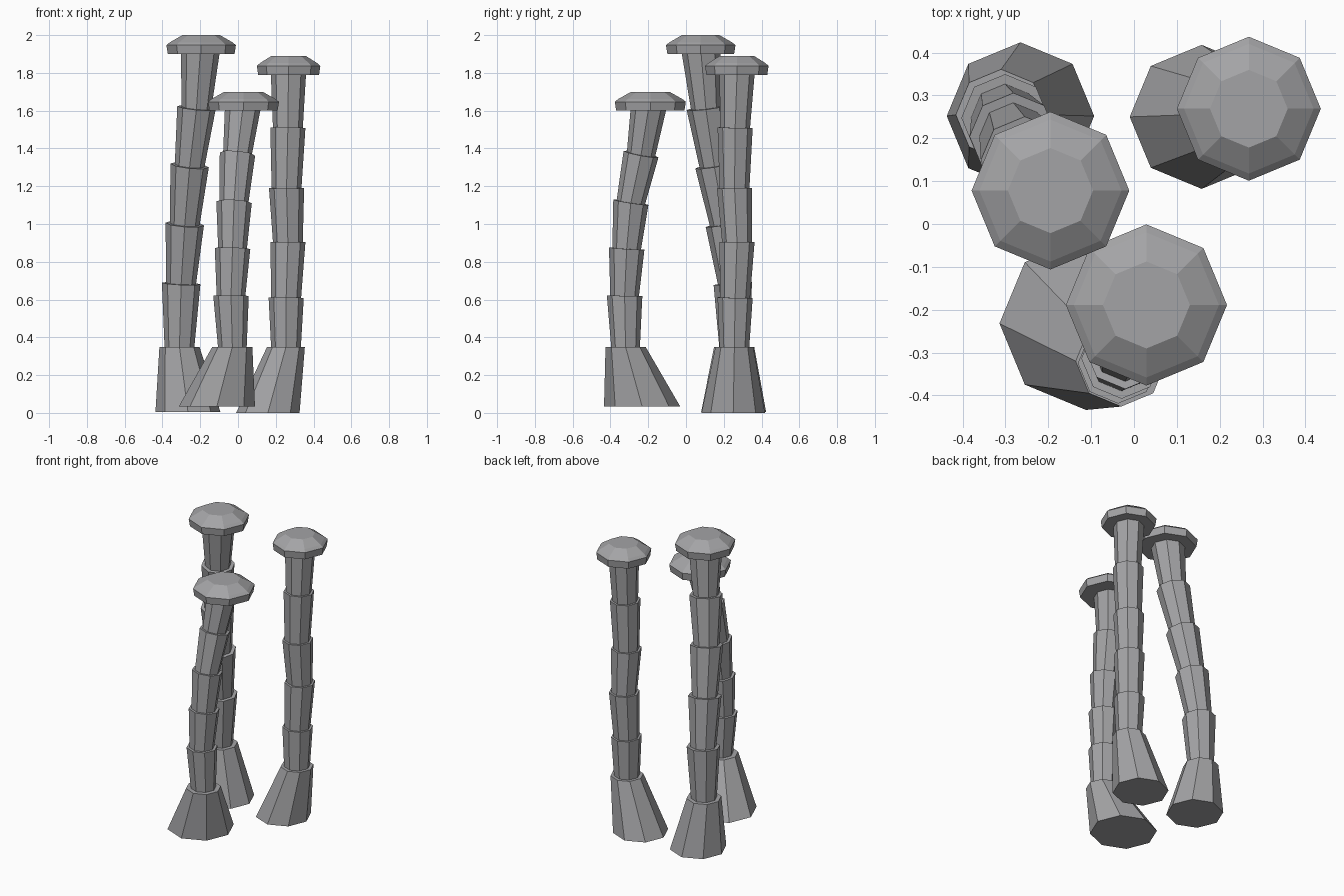
import bpy, bmesh, math
from mathutils import Vector

if "Cube" in bpy.data.objects:
    bpy.data.objects.remove(bpy.data.objects["Cube"])

SIDES = 8
grey = bpy.data.materials.new("stone grey")
grey.diffuse_color = (0.37, 0.37, 0.38, 1)
grey.use_nodes = True
grey.node_tree.nodes["Principled BSDF"].inputs["Base Color"].default_value = grey.diffuse_color


def loft(name, rings):
    """Closed octagonal skin through rings of (centre, radius, axis)."""
    bm = bmesh.new()
    loops = []
    for c, r, axis in rings:
        rot = Vector((0, 0, 1)).rotation_difference(Vector(axis))
        loop = []
        for i in range(SIDES):
            a = math.tau * i / SIDES
            p = Vector((r * math.cos(a), r * math.sin(a), 0))
            loop.append(bm.verts.new(Vector(c) + rot @ p))
        loops.append(loop)
    for a, b in zip(loops, loops[1:]):
        for i in range(SIDES):
            j = (i + 1) % SIDES
            bm.faces.new((a[i], a[j], b[j], b[i]))
    bm.faces.new(loops[0][::-1])
    bm.faces.new(loops[-1])
    me = bpy.data.meshes.new(name)
    bm.to_mesh(me)
    bm.free()
    me.materials.append(grey)
    ob = bpy.data.objects.new(name, me)
    bpy.context.collection.objects.link(ob)


UP = Vector((0, 0, 1))


def stalk(tag, foot, foot_r, path, r_low, r_high, cap_c, cap_r):
    pts = [Vector(p) for p in path]
    n = len(pts)
    # ring axes follow the bend of the stem
    axes = [UP]
    for i in range(1, n - 1):
        axes.append(((pts[i] - pts[i - 1]).normalized()
                     + (pts[i + 1] - pts[i]).normalized()).normalized())
    axes.append(UP)
    # flared foot
    loft(tag + "_foot", [(foot, foot_r, UP), (pts[0], 0.106 if foot_r > 0.17 else 0.1, UP)])
    # stacked stem segments, each widening upwards
    rings = []
    for i in range(n - 1):
        rings.append((pts[i], r_low, axes[i]))
        rings.append((pts[i + 1], r_high, axes[i + 1]))
    loft(tag + "_stem", rings)
    # bevelled cap
    x, y, z = cap_c
    profile = [(0.96, 0), (1.0, 0.047), (0.9, 0.062), (0.54, 0.1)]
    loft(tag + "_cap", [((x, y, z + h), cap_r * k, UP) for k, h in profile])


stalk("tall_left", (-0.265, 0.252, 0.005), 0.172,
      [(-0.31, 0.255, 0.35), (-0.301, 0.248, 0.685), (-0.282, 0.205, 1.0),
       (-0.256, 0.15, 1.31), (-0.22, 0.105, 1.615), (-0.2, 0.08, 1.9)],
      0.079, 0.102, (-0.195, 0.078, 1.9), 0.184)

stalk("middle_right", (0.158, 0.25, 0), 0.168,
      [(0.254, 0.256, 0.35), (0.255, 0.26, 0.61), (0.264, 0.27, 0.905),
       (0.257, 0.257, 1.19), (0.264, 0.26, 1.51), (0.267, 0.27, 1.79)],
      0.079, 0.093, (0.268, 0.269, 1.79), 0.168)

stalk("short_front", (-0.112, -0.232, 0.033), 0.202,
      [(-0.03, -0.32, 0.35), (-0.037, -0.325, 0.62), (-0.029, -0.314, 0.87),
       (-0.021, -0.292, 1.115), (-0.003, -0.238, 1.37), (0.024, -0.2, 1.6)],
      0.076, 0.094, (0.029, -0.189, 1.6), 0.188)
